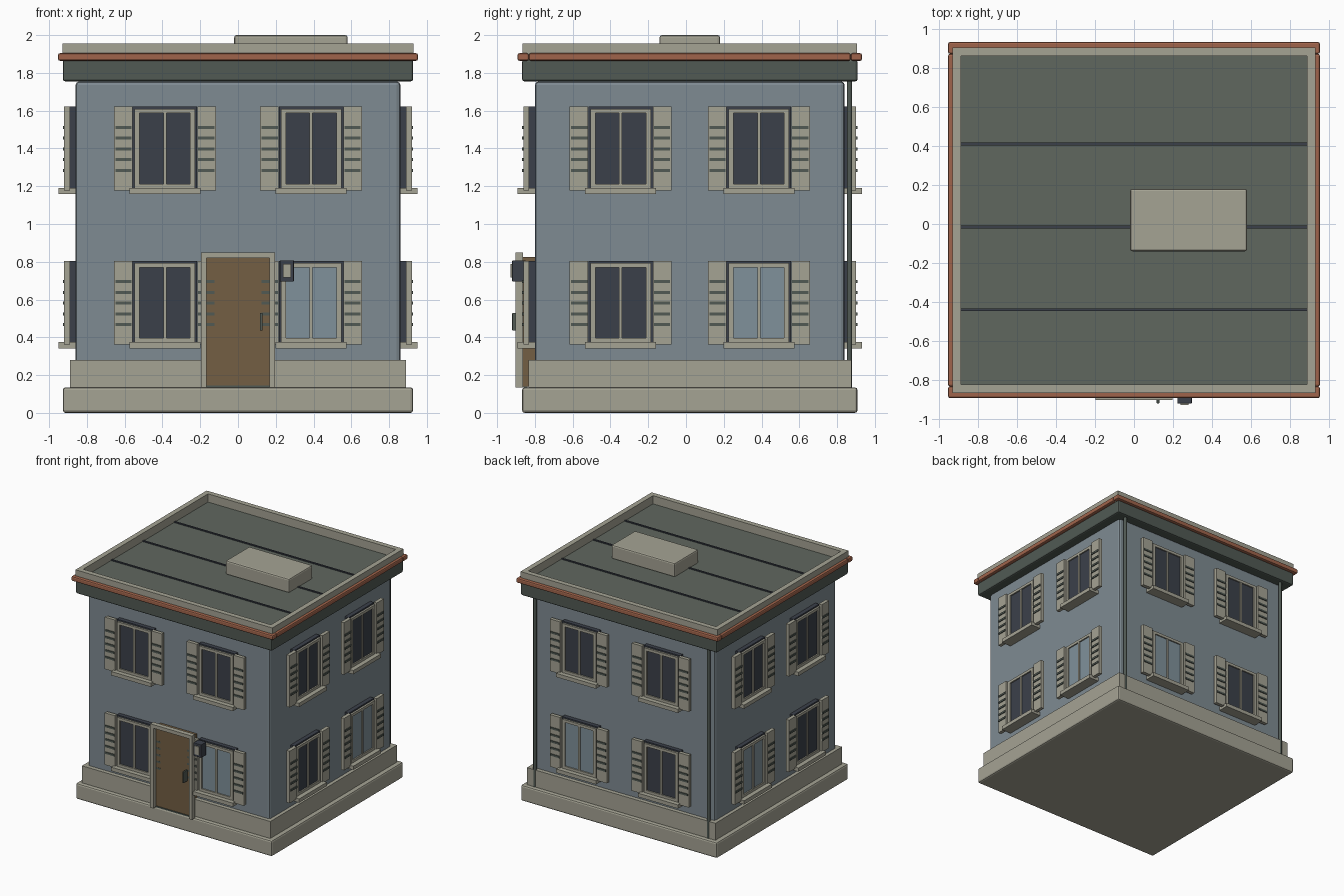
import bpy, bmesh, math
from mathutils import Matrix, Vector

if "Cube" in bpy.data.objects:
    bpy.data.objects.remove(bpy.data.objects["Cube"])

CY = 0.02                 # building centre in y (door lamp shifts it)
HX, HY = 0.86, 0.82       # wall half sizes


def material(name, hexcol):
    lin = []
    for i in (0, 2, 4):
        c = int(hexcol[i:i + 2], 16) / 255
        lin.append(c / 12.92 if c <= 0.04045 else ((c + 0.055) / 1.055) ** 2.4)
    m = bpy.data.materials.new(name)
    m.diffuse_color = (*lin, 1)
    m.use_nodes = True
    m.node_tree.nodes["Principled BSDF"].inputs["Base Color"].default_value = m.diffuse_color
    return m


STONE = material("stone_beige", "A5A394")
WALL = material("wall_blue", "7F8B92")
DARK = material("dark_slate", "3B404A")
GLASS = material("pale_glass", "80919B")
ROOF = material("roof_grey", "60675F")
TRIM = material("trim_green_grey", "515A54")
COPPER = material("copper", "A0644B")
DOOR = material("door_brown", "735E43")


def boxes(name, mat, items, bevel=0.0):
    """One object from boxes given as (x0, x1, y0, y1, z0, z1)."""
    bm = bmesh.new()
    for x0, x1, y0, y1, z0, z1 in items:
        mtx = Matrix.Translation(((x0 + x1) / 2, (y0 + y1) / 2, (z0 + z1) / 2))
        mtx = mtx @ Matrix.Diagonal((abs(x1 - x0), abs(y1 - y0), abs(z1 - z0), 1))
        bmesh.ops.create_cube(bm, size=1, matrix=mtx)
    me = bpy.data.meshes.new(name)
    bm.to_mesh(me)
    bm.free()
    me.materials.append(mat)
    ob = bpy.data.objects.new(name, me)
    bpy.context.collection.objects.link(ob)
    if bevel:
        b = ob.modifiers.new("bevel", 'BEVEL')
        b.width, b.segments = bevel, 2
    return ob


def block(hx, hy, z0, z1):
    return (-hx, hx, CY - hy, CY + hy, z0, z1)


def ring(hx, hy, w, z0, z1):
    """Four bars around the building, w wide."""
    out = []
    for s in (-1, 1):
        out.append((-hx, hx, CY + s * hy, CY + s * (hy - w), z0, z1))
        out.append((s * hx, s * (hx - w), CY - hy + w, CY + hy - w, z0, z1))
    return out


# main masses
boxes("base_slab", STONE, [block(0.927, 0.888, 0, 0.135)], 0.014)
boxes("plinth", STONE, [block(0.89, 0.855, 0.13, 0.28)])
boxes("walls", WALL, [block(HX, HY, 0.13, 1.755)], 0.02)
boxes("fascia", TRIM, [block(0.927, 0.888, 1.755, 1.87)], 0.012)
boxes("copper_band", COPPER, ring(0.953, 0.912, 0.06, 1.864, 1.904), 0.01)
boxes("parapet", STONE, ring(0.93, 0.885, 0.043, 1.865, 1.955))

# roof
boxes("roof_deck", ROOF, [block(0.89, 0.845, 1.86, 1.885)])
boxes("roof_seams", DARK, [(-0.886, 0.886, y - 0.007, y + 0.007, 1.88, 1.893)
                           for y in (CY - 0.46, CY - 0.035, CY + 0.39)])
boxes("roof_hatch", STONE, [(-0.02, 0.58, -0.14, 0.18, 1.88, 2.0)], 0.012)


# windows: collect boxes for every wall, then make one object per part
def on_wall(side, u0, u1, d0, d1, z0, z1):
    """Box on a wall: u runs along it, d points outward."""
    if side in ("front", "back"):
        s = -1 if side == "front" else 1
        return (u0, u1, CY + s * (HY + d0), CY + s * (HY + d1), z0, z1)
    s = -1 if side == "left" else 1
    return (s * (HX + d0), s * (HX + d1), CY + u0, CY + u1, z0, z1)


parts = {k: [] for k in ("surround", "frame", "dark", "pale", "shutter", "slat", "sill")}
for side in ("front", "right", "back", "left"):
    off = 0.387 if side in ("front", "back") else 0.366
    for zc in (0.583, 1.4):
        for s in (-1, 1):
            def add(part, u0, u1, d0, d1, z0, z1):
                parts[part].append(on_wall(side, s * off + u0, s * off + u1,
                                           d0, d1, zc + z0, zc + z1))
            add("surround", -0.171, 0.171, -0.01, 0.036, -0.222, 0.222)
            # frame bars and centre mullion
            for t in (-1, 1):
                add("frame", t * 0.16, t * 0.134, 0.03, 0.052, -0.21, 0.21)
                add("frame", -0.134, 0.134, 0.03, 0.052, t * 0.21, t * 0.187)
            add("frame", -0.008, 0.008, 0.03, 0.05, -0.187, 0.187)
            pane = "pale" if zc < 1 and s > 0 else "dark"
            add(pane, -0.134, 0.134, 0.035, 0.041, -0.187, 0.187)
            add("sill", -0.188, 0.188, -0.01, 0.091, -0.241, -0.209)
            # louvred shutters
            for t in (-1, 1):
                add("shutter", t * 0.172, t * 0.27, 0.03, 0.06, -0.222, 0.222)
                for i in range(5):
                    z = 0.112 - 0.057 * i
                    add("slat", t * 0.176, t * 0.262, 0.055, 0.067, z - 0.008, z + 0.008)

boxes("window_surrounds", DARK, parts["surround"])
boxes("window_frames", STONE, parts["frame"])
boxes("dark_panes", DARK, parts["dark"])
boxes("pale_panes", GLASS, parts["pale"])
boxes("window_sills", STONE, parts["sill"])
boxes("shutters", STONE, parts["shutter"])
boxes("shutter_slats", TRIM, parts["slat"])

# door, its frame and handle
boxes("door", DOOR, [(-0.172, 0.172, -0.866, -0.79, 0.14, 0.825)])
boxes("door_frame", STONE, [(-0.197, -0.167, -0.903, -0.862, 0.135, 0.85),
                            (0.167, 0.197, -0.903, -0.862, 0.135, 0.85),
                            (-0.167, 0.167, -0.903, -0.862, 0.82, 0.85)])
boxes("door_sill", TRIM, [(-0.167, 0.167, -0.872, -0.84, 0.134, 0.144)])
boxes("door_handle", TRIM, [(0.116, 0.13, -0.92, -0.86, 0.435, 0.53)], 0.003)

# wall lamp beside the door
boxes("lamp_body", DARK, [(0.222, 0.296, -0.92, -0.85, 0.695, 0.808)], 0.004)
boxes("lamp_panel", STONE, [(0.238, 0.28, -0.928, -0.919, 0.717, 0.788)])

# downpipes at both back corners
for side, x in (("left", -0.82), ("right", 0.82)):
    bm = bmesh.new()
    bmesh.ops.create_cone(bm, cap_ends=True, segments=12, radius1=0.014, radius2=0.014,
                          depth=1.63, matrix=Matrix.Translation((x, 0.866, 0.945)))
    me = bpy.data.meshes.new("downpipe_" + side)
    bm.to_mesh(me)
    bm.free()
    me.materials.append(TRIM)
    for p in me.polygons:
        p.use_smooth = abs(p.normal.z) < 0.5
    bpy.context.collection.objects.link(bpy.data.objects.new("downpipe_" + side, me))
